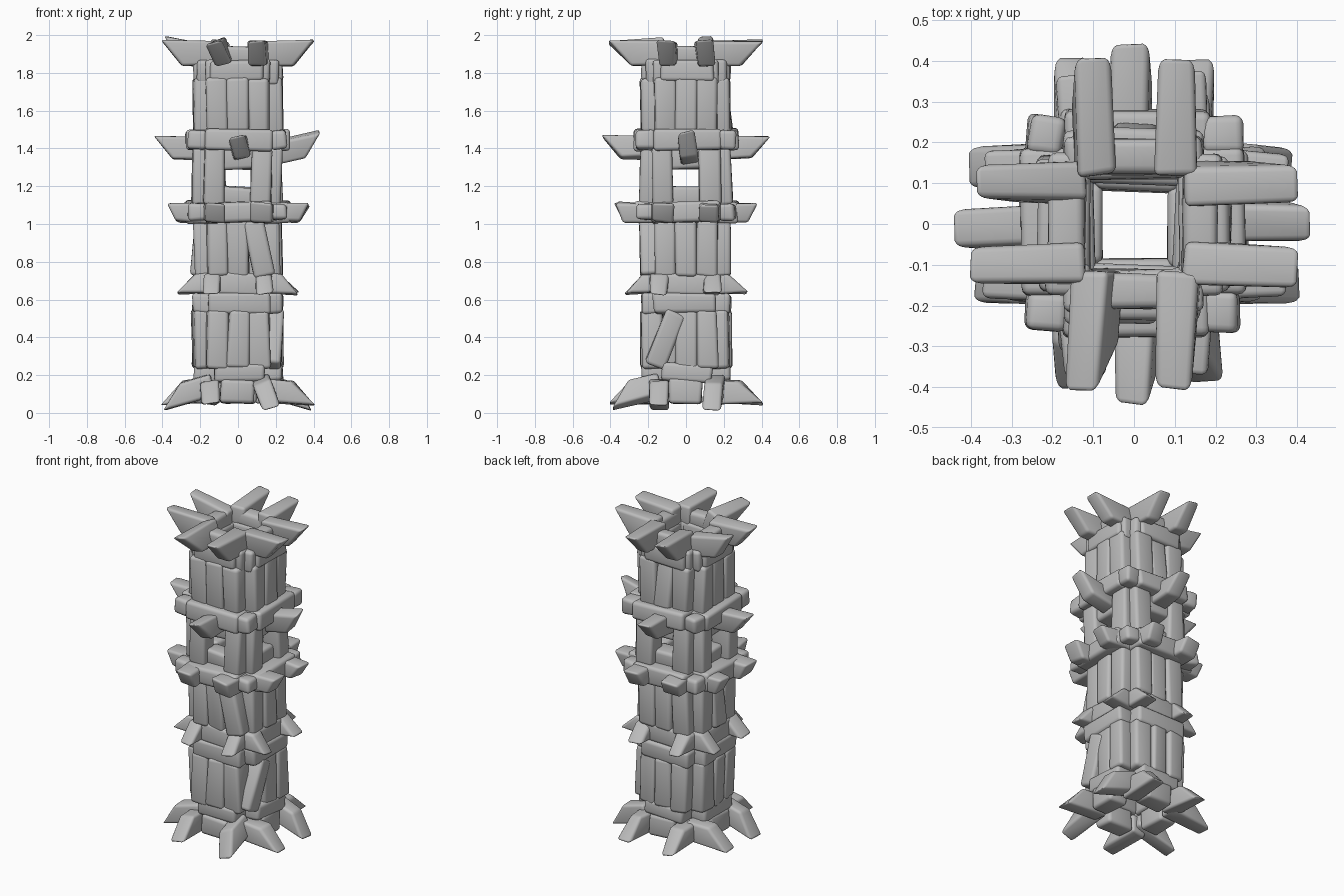
import bpy, bmesh, random
from math import radians, pi
from mathutils import Matrix, Vector

cube = bpy.data.objects.get("Cube")
if cube:
    bpy.data.objects.remove(cube)
rng = random.Random(7)

GREY = (0.5, 0.5, 0.5, 1.0)
stone_mat = bpy.data.materials.new("stone_grey")
stone_mat.use_nodes = True
stone_mat.diffuse_color = GREY
bsdf = stone_mat.node_tree.nodes["Principled BSDF"]
bsdf.inputs["Base Color"].default_value = GREY
bsdf.inputs["Roughness"].default_value = 0.9

SIDES = ["front", "left", "back", "right"]


def stone(name, side, u, r, z, slant=0, pitch=0, roll=0, yaw=0, taper=1.0, rough=0.007, soft=0.02):
    """Rounded block; u, r, z are (low, high) spans along, out from and up the wall."""
    mid = Vector((sum(u) / 2, -sum(r) / 2, sum(z) / 2))
    half = Vector((u[1] - u[0], r[1] - r[0], z[1] - z[0])) / 2
    bm = bmesh.new()
    bmesh.ops.create_cube(bm, size=2)
    for v in bm.verts:
        outer, upper = v.co.y < 0, v.co.z > 0
        v.co = Vector(a * b for a, b in zip(v.co, half))
        if outer:
            v.co.x *= taper
            # Undercut (positive) or sloping (negative) outer end
            if slant > 0 and not upper:
                v.co.y += slant
            if slant < 0 and upper:
                v.co.y -= slant
        v.co += Vector(rng.uniform(-rough, rough) for _ in range(3))
    bmesh.ops.bevel(bm, geom=bm.edges[:], offset=soft, segments=3, profile=0.5,
                    affect='EDGES', clamp_overlap=True)
    bmesh.ops.recalc_face_normals(bm, faces=bm.faces[:])
    for f in bm.faces:
        f.smooth = True
    mesh = bpy.data.meshes.new(name)
    bm.to_mesh(mesh)
    bm.free()
    mesh.materials.append(stone_mat)
    ob = bpy.data.objects.new(SIDES[side] + "_" + name, mesh)
    bpy.context.collection.objects.link(ob)
    ob.matrix_world = (Matrix.Rotation(side * pi / 2, 4, 'Z') @ Matrix.Translation(mid)
                       @ Matrix.Rotation(radians(yaw), 4, 'Z')
                       @ Matrix.Rotation(radians(roll), 4, 'Y')
                       @ Matrix.Rotation(radians(-pitch), 4, 'X'))


def around(c, h):
    return (c - h, c + h)


def wobble(deg):
    return rng.uniform(-deg, deg)


# Special leans of single stones: (part, side, index) -> changed settings
LEANS = {
    ("base_spike", 0, 1): dict(pitch=-14, roll=-18),
    ("base_spike", 1, 1): dict(pitch=-17),
    ("base_spike", 3, 1): dict(pitch=-15),
    ("top_spike", 3, 0): dict(pitch=10),
    ("top_spike", 0, 0): dict(roll=-20),
    ("middle_column", 0, 2): dict(roll=-10),
    ("middle_column", 3, 1): dict(pitch=5),
    ("middle_column", 0, 1): dict(pitch=-4),
    ("lower_column", 1, 0): dict(roll=22, pitch=-4),
    ("upper_column", 2, 1): dict(pitch=6),
    ("single_spike", 0, 0): dict(roll=-15),
    ("single_spike", 1, 0): dict(pitch=12),
}


def place(name, side, index, u, r, z, **settings):
    settings.update(LEANS.get((name, side, index), {}))
    stone(name, side, u, r, z, **settings)


# Paired outward spikes: name, offset, half width, out span, height span, slant
SPIKES = [
    ("base_spike", 0.145, 0.052, (0.13, 0.41), (0.05, 0.17), -0.12),
    ("skirt_spike", 0.14, 0.05, (0.14, 0.325), (0.63, 0.735), -0.10),
    ("ledge_stub", 0.125, 0.06, (0.16, 0.375), (1.01, 1.11), 0.05),
    ("top_spike", 0.1, 0.05, (0.12, 0.41), (1.84, 1.97), 0.12),
]

# Horizontal beams: name, half length, out span, height span
BEAMS = [
    ("base_block", 0.09, (0.12, 0.24), (0.05, 0.18)),
    ("low_beam", 0.135, (0.11, 0.235), (0.165, 0.26)),
    ("waist_beam", 0.165, (0.11, 0.24), (0.525, 0.635)),
    ("skirt_beam", 0.13, (0.11, 0.23), (0.62, 0.74)),
    ("ledge_beam", 0.18, (0.12, 0.28), (1.005, 1.12)),
    ("window_sill", 0.1, (0.08, 0.2), (1.1, 1.195)),
    ("window_lintel", 0.13, (0.1, 0.21), (1.29, 1.41)),
    ("collar_beam", 0.18, (0.11, 0.275), (1.39, 1.5)),
    ("crown_beam", 0.14, (0.11, 0.235), (1.755, 1.865)),
    ("top_beam", 0.13, (0.12, 0.205), (1.85, 1.94)),
]

# Upright columns: name, offsets, half width, height span
COLUMNS = [
    ("lower_column", (-0.11, 0, 0.11), 0.057, (0.235, 0.545)),
    ("middle_column", (-0.11, 0, 0.11), 0.057, (0.72, 1.02)),
    ("window_post", (-0.125, 0.125), 0.055, (1.1, 1.41)),
    ("upper_column", (-0.11, 0, 0.11), 0.057, (1.48, 1.775)),
]

for side in range(4):
    for name, offset, w, r, z, slant in SPIKES:
        for i, sign in enumerate((-1, 1)):
            place(name, side, i, around(sign * offset, w), r, z, slant=slant, taper=0.9,
                  pitch=wobble(3), roll=wobble(5), yaw=wobble(4), soft=0.016)
    for name, length, r, z in BEAMS:
        place(name, side, 0, around(wobble(0.01), length), r, z, pitch=wobble(3), roll=wobble(2.5))
    for name, offsets, w, z in COLUMNS:
        for i, u in enumerate(offsets):
            place(name, side, i, around(u, w), (0.12, 0.235 + wobble(0.008)), z,
                  pitch=wobble(1.5), roll=wobble(2), yaw=wobble(5))
    # One long spike in the middle of each collar
    place("single_spike", side, 0, around(0.01, 0.05), (0.18, 0.445), (1.345, 1.465),
          slant=0.1, taper=0.95, roll=wobble(10), yaw=wobble(4), soft=0.016)
    # Corner stones closing the collar and the ledge
    for name, z in (("collar_corner", (1.395, 1.495)), ("ledge_corner", (1.02, 1.105))):
        place(name, side, 0, around(0.215, 0.045), around(0.215, 0.05), z,
              roll=wobble(6), yaw=wobble(8))
    # Short posts carrying the top spikes
    for sign in (-1, 1):
        place("crown_post", side, 0, around(sign * 0.13, 0.04), (0.11, 0.215), (1.74, 1.87),
              roll=wobble(3))
